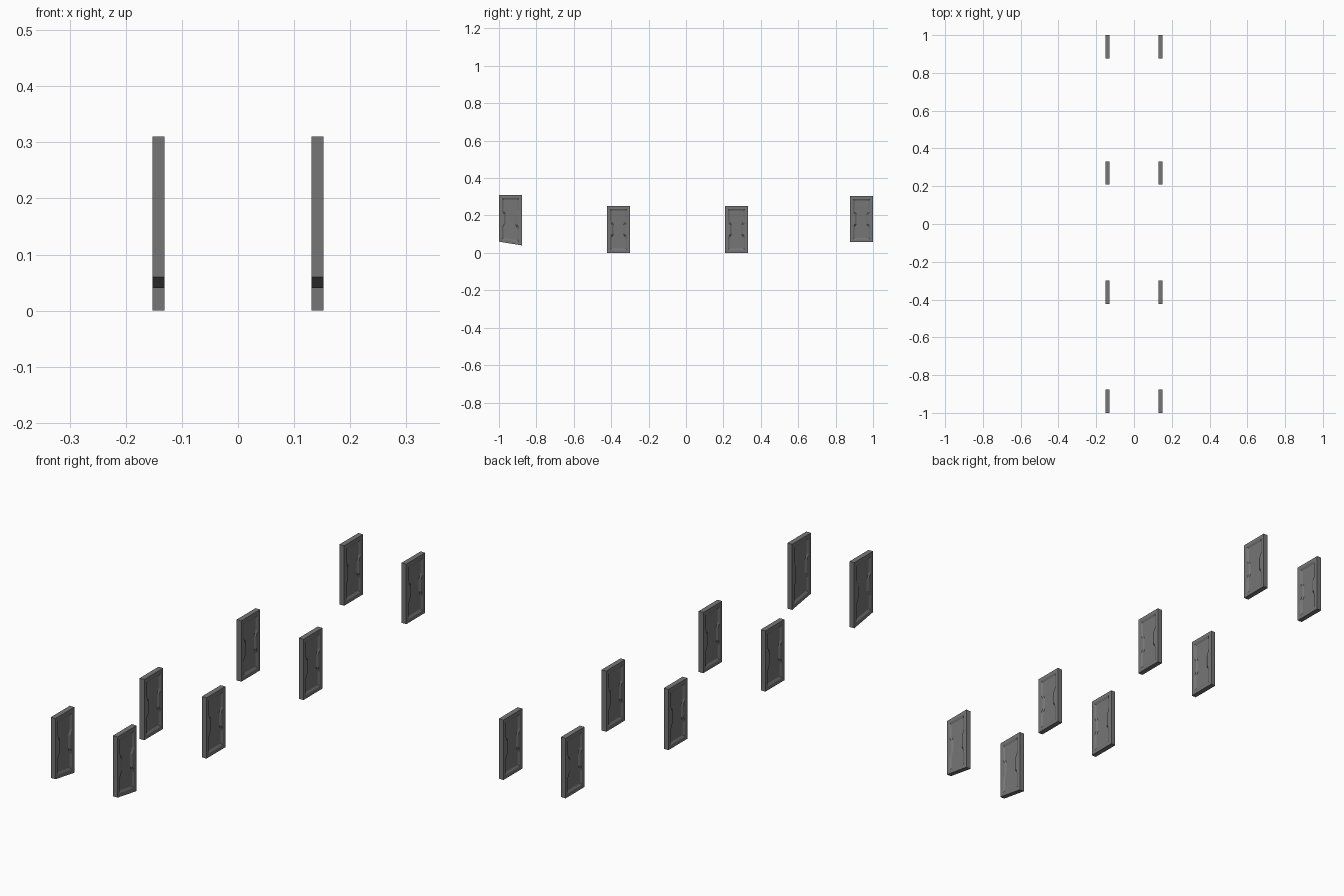
import bpy, bmesh

if "Cube" in bpy.data.objects:
    bpy.data.objects.remove(bpy.data.objects["Cube"])

grey = bpy.data.materials.new("mid grey")
grey.diffuse_color = (0.18, 0.18, 0.18, 1)
grey.use_nodes = True
grey.node_tree.nodes["Principled BSDF"].inputs["Base Color"].default_value = grey.diffuse_color

HALF_W, X_IN, X_OUT, DEPTH = 0.0615, 0.131, 0.152, 0.005

# Right half of the hourglass recess: (half width, height fraction)
PROFILE = [(0.046, 0.06), (0.046, 0.31), (0.042, 0.35), (0.035, 0.40),
           (0.035, 0.60), (0.042, 0.65), (0.046, 0.69), (0.046, 0.94)]


def loops():
    """Matching outer border, recess rim and recess floor loops."""
    rim = PROFILE + [(-u, v) for u, v in reversed(PROFILE)]
    outer, floor = [], []
    for u, v in rim:
        s = 1 if u > 0 else -1
        ov = 0 if v < 0.1 else 1 if v > 0.9 else v
        fv = v + 0.035 if v < 0.1 else v - 0.035 if v > 0.9 else v
        outer.append((s * HALF_W, ov))
        floor.append((u - s * 0.008, fv))
    return outer, rim, floor


def panel(name, side, yc, z_front, z_back, z_top):
    """Slab recessed on both faces; its bottom edge may slope along y."""
    bm = bmesh.new()

    def ring(points, x):
        out = []
        for u, v in points:
            t = (u + HALF_W) / (2 * HALF_W)
            z0 = z_front + (z_back - z_front) * t
            out.append(bm.verts.new((x, yc + u, z0 + (z_top - z0) * v)))
        return out

    def bridge(a, b):
        n = len(a)
        for i in range(n):
            j = (i + 1) % n
            bm.faces.new((a[i], a[j], b[j], b[i]))

    outer, rim, floor = loops()
    xa, xb = sorted((side * X_IN, side * X_OUT))
    borders = []
    for x, d in ((xa, DEPTH), (xb, -DEPTH)):
        o, r, f = ring(outer, x), ring(rim, x), ring(floor, x + d)
        bridge(o, r)
        bridge(r, f)
        bm.faces.new(f)
        borders.append(o)
    bridge(*borders)
    bmesh.ops.recalc_face_normals(bm, faces=bm.faces)
    me = bpy.data.meshes.new(name)
    bm.to_mesh(me)
    bm.free()
    me.materials.append(grey)
    bpy.context.collection.objects.link(bpy.data.objects.new(name, me))


# Four panels along each side; the front one has a sloped bottom
ROWS = [("front", -0.9385, 0.06, 0.04, 0.31),
        ("mid_front", -0.361, 0.0, 0.0, 0.25),
        ("mid_back", 0.27, 0.0, 0.0, 0.25),
        ("back", 0.9385, 0.057, 0.057, 0.304)]
for label, side in (("left", -1), ("right", 1)):
    for row, *dims in ROWS:
        panel(f"{label}_{row}_panel", side, *dims)
